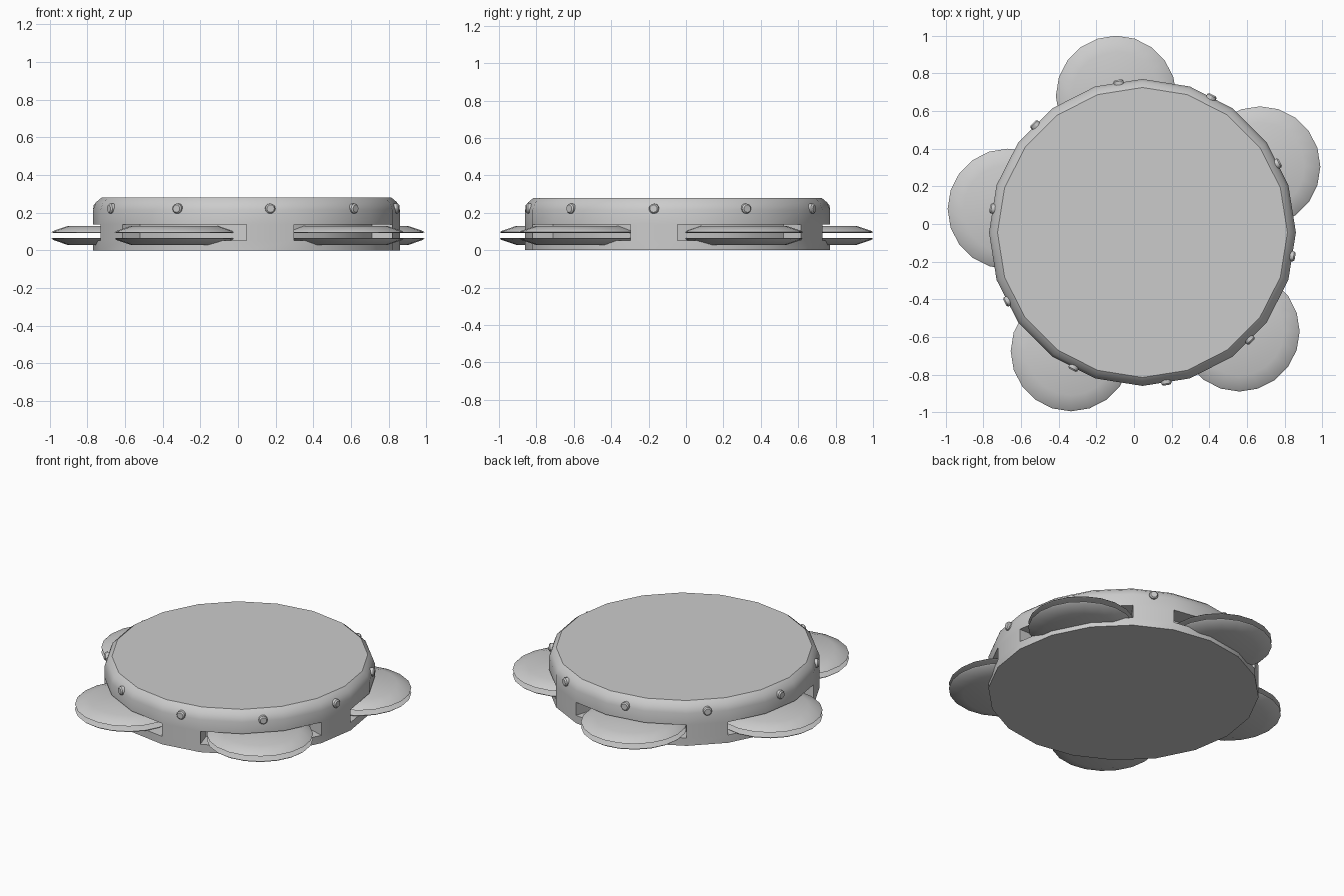
import bpy, bmesh
from math import cos, sin, radians, tau
from mathutils import Vector, Matrix

if "Cube" in bpy.data.objects:
    bpy.data.objects.remove(bpy.data.objects["Cube"])

CX, CY, R, SIDES = 0.045, -0.045, 0.815, 20


def finish(name, bm, loc=(0, 0, 0), smooth=True):
    bmesh.ops.recalc_face_normals(bm, faces=bm.faces[:])
    mesh = bpy.data.meshes.new(name)
    bm.to_mesh(mesh)
    bm.free()
    obj = bpy.data.objects.new(name, mesh)
    obj.location = loc
    bpy.context.collection.objects.link(obj)
    if smooth:
        bpy.ops.object.select_all(action='DESELECT')
        obj.select_set(True)
        bpy.context.view_layer.objects.active = obj
        bpy.ops.object.shade_smooth_by_angle(angle=radians(30))
    return obj


def ring(bm, r, z, n):
    return [bm.verts.new((r * cos(tau * i / n), r * sin(tau * i / n), z)) for i in range(n)]


def lathe(bm, profile, n, skip=lambda level, i: False):
    rings = [ring(bm, r, z, n) for r, z in profile]
    for k in range(len(rings) - 1):
        a, b = rings[k], rings[k + 1]
        for i in range(n):
            j = (i + 1) % n
            if not skip(k, i):
                bm.faces.new((a[i], a[j], b[j], b[i]))
    bm.faces.new(rings[0][::-1])
    bm.faces.new(rings[-1])
    return rings


# Drum body with the skin on top; every slot takes three of each four sides
def in_slot(level, i):
    return level == 1 and i % 4 != 3


bm = bmesh.new()
rings = lathe(bm, [(R, 0), (R, 0.052), (R, 0.138), (R, 0.215),
                   (0.80, 0.255), (0.77, 0.28)], SIDES, in_slot)
low, high = rings[1], rings[2]
depth = 0.70 / R
for s in range(5):
    ids = [(4 * s + k) % SIDES for k in range(4)]
    def inner(v):
        return bm.verts.new((v.co.x * depth, v.co.y * depth, v.co.z))
    il = [inner(low[i]) for i in ids]
    ih = [inner(high[i]) for i in ids]
    ol = [low[i] for i in ids]
    oh = [high[i] for i in ids]
    for k in range(3):
        bm.faces.new((il[k], il[k + 1], ih[k + 1], ih[k]))
        bm.faces.new((ol[k], ol[k + 1], il[k + 1], il[k]))
        bm.faces.new((ih[k], ih[k + 1], oh[k + 1], oh[k]))
    for k in (0, 3):
        bm.faces.new((ol[k], il[k], ih[k], oh[k]))
finish("drum_body", bm, (CX, CY, 0))

# Pairs of jingles, the lower one mirrored
centres = [(-0.095, 0.68), (0.67, 0.305), (0.56, -0.57), (-0.335, -0.675), (-0.67, 0.08)]
MID = 0.079
for n, (x, y) in enumerate(centres, 1):
    for label, side in (("upper", 1), ("lower", -1)):
        bm = bmesh.new()
        lathe(bm, [(0.31, side * 0.013), (0.32, side * 0.017), (0.312, side * 0.024),
                   (0.235, side * 0.05)], SIDES)
        finish(f"jingle_{label}_{n}", bm, (x, y, MID))

# Tacks round the rim, one on every second side
for n in range(10):
    a = radians(27 + 36 * n)
    d = Vector((cos(a), sin(a), 0))
    bm = bmesh.new()
    lathe(bm, [(0.027, -0.015), (0.027, 0.010), (0.02, 0.018)], 12)
    rot = d.to_track_quat('Z', 'Y').to_matrix().to_4x4()
    bmesh.ops.transform(bm, matrix=rot, verts=bm.verts[:])
    finish(f"rim_tack_{n + 1}", bm, (CX + 0.803 * d.x, CY + 0.803 * d.y, 0.222))
